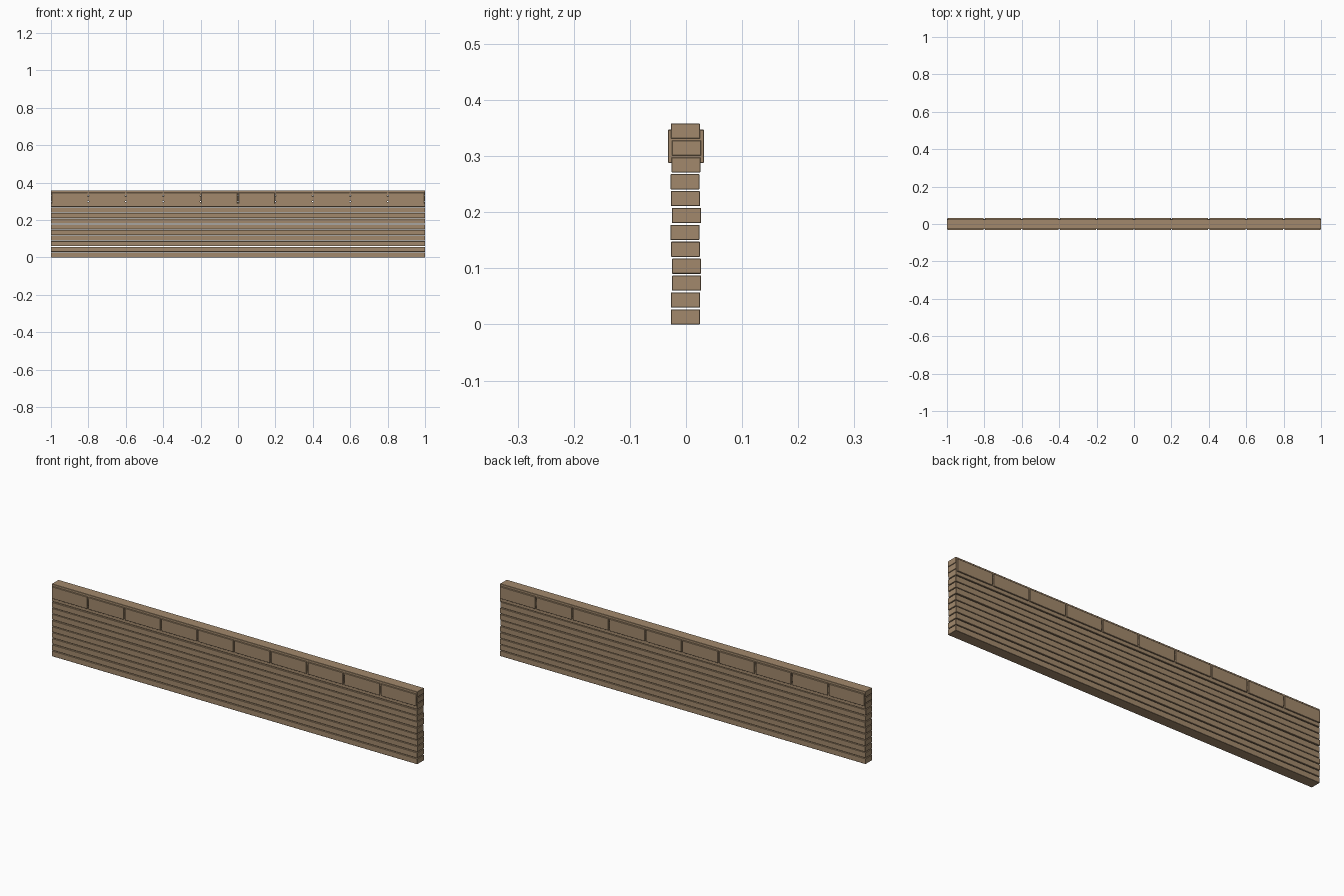
import bpy

if "Cube" in bpy.data.objects:
    bpy.data.objects.remove(bpy.data.objects["Cube"])

mat = bpy.data.materials.new("weathered_wood")
mat.diffuse_color = (0.36, 0.25, 0.15, 1)
mat.use_nodes = True
mat.node_tree.nodes["Principled BSDF"].inputs["Base Color"].default_value = mat.diffuse_color


def box(name, centre, size, bevel=0.001):
    bpy.ops.mesh.primitive_cube_add(size=1, location=centre)
    ob = bpy.context.object
    ob.name = name
    ob.scale = size
    bpy.ops.object.transform_apply(location=False, rotation=False, scale=True)
    ob.data.materials.append(mat)
    mod = ob.modifiers.new("edge_chamfer", 'BEVEL')
    mod.width = bevel
    mod.segments = 1
    return ob


# long stacked boards, each slightly out of line
offsets = [-0.001, -0.001, 0.001, 0.001, -0.001, -0.002,
           0.001, -0.001, -0.002, 0.0, 0.001, -0.001]
pitch, height = 0.0301, 0.027
for i, y in enumerate(offsets):
    box(f"board_{i + 1}", (0, y, height / 2 + i * pitch), (2.0, 0.052, height))

# row of wider blocks near the top, showing on both faces
for i in range(10):
    box(f"top_block_{i + 1}", (-0.9 + 0.2 * i, 0, 0.3175), (0.193, 0.064, 0.059))
